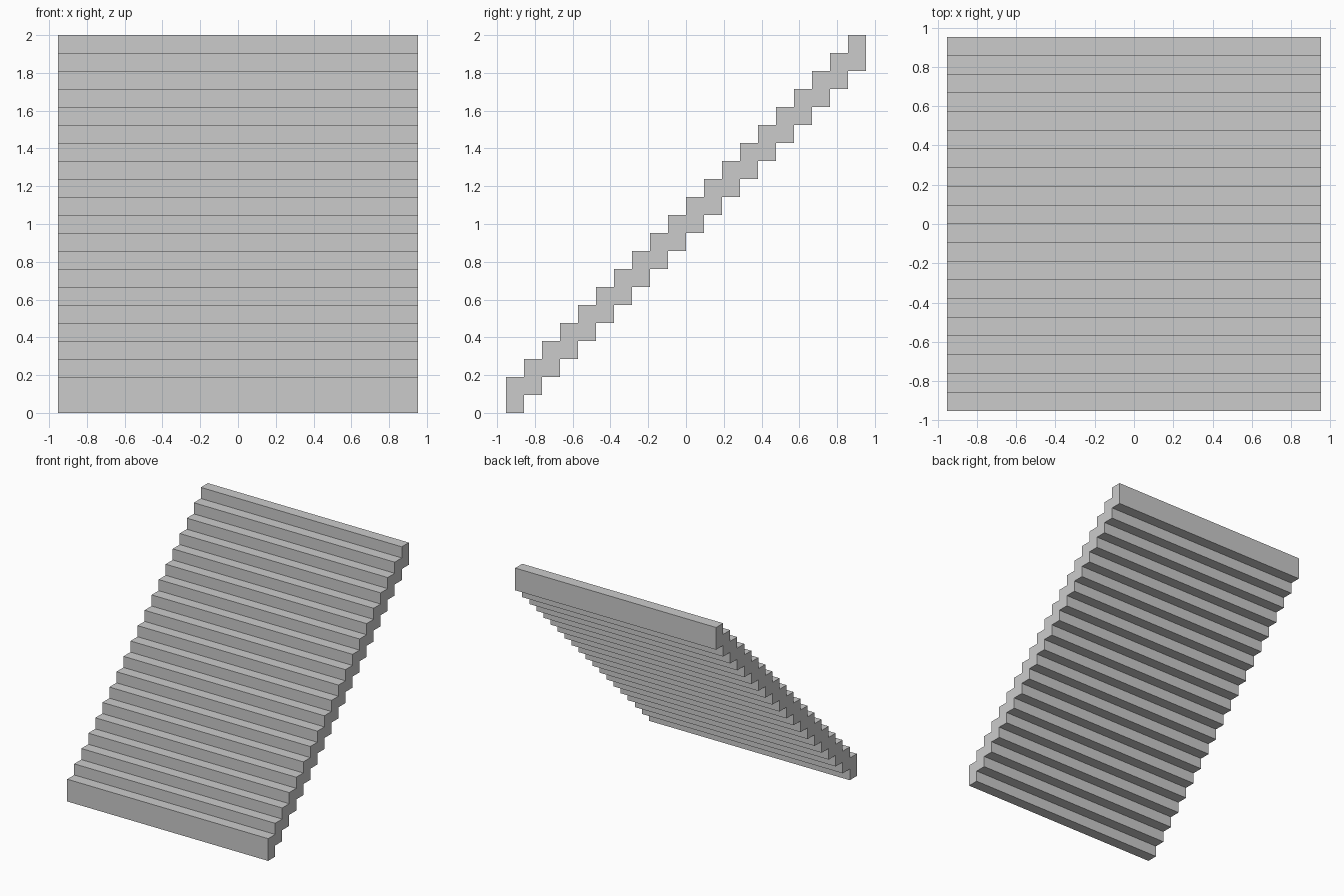
import bpy
import bmesh

if "Cube" in bpy.data.objects:
    bpy.data.objects.remove(bpy.data.objects["Cube"])

STEPS = 20
S = 2 / 21                # tread depth and riser height
HALF = STEPS * S / 2      # half width and half run

# Zigzag side profile: top edge going up, underside coming back down
top, under = [], []
for i in range(STEPS):
    y0, y1 = -HALF + i * S, -HALF + (i + 1) * S
    top += [(y0, (i + 2) * S), (y1, (i + 2) * S)]
    under += [(y0, i * S), (y1, i * S)]
profile = top + under[::-1]

# Extrude the profile across the width
bm = bmesh.new()
face = bm.faces.new([bm.verts.new((-HALF, y, z)) for y, z in profile])
ext = bmesh.ops.extrude_face_region(bm, geom=[face])
moved = [g for g in ext["geom"] if isinstance(g, bmesh.types.BMVert)]
bmesh.ops.translate(bm, verts=moved, vec=(2 * HALF, 0, 0))
bmesh.ops.recalc_face_normals(bm, faces=bm.faces)

mesh = bpy.data.meshes.new("stair_flight")
bm.to_mesh(mesh)
bm.free()
bpy.context.collection.objects.link(bpy.data.objects.new("stair_flight", mesh))
